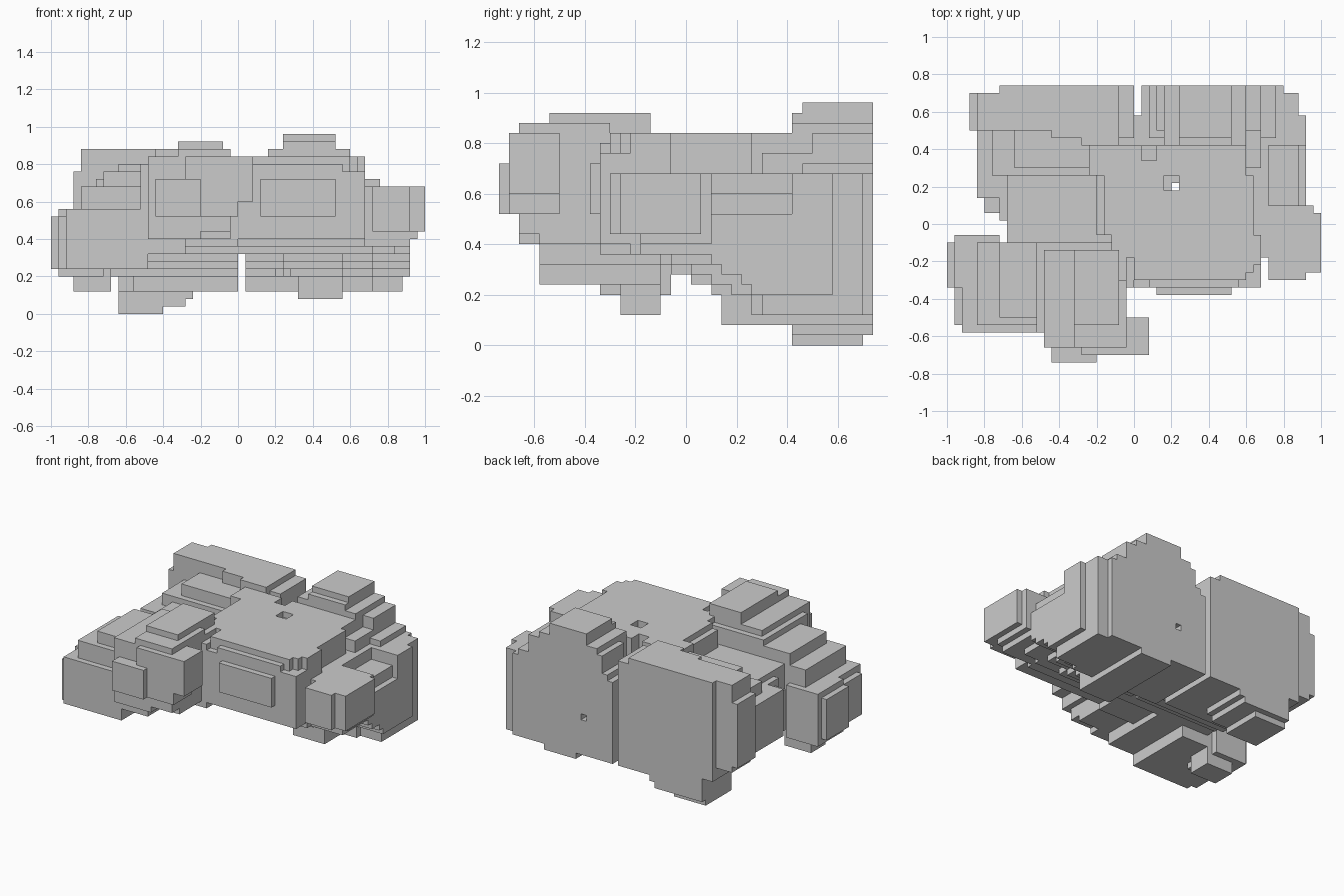
import bpy, bmesh

V = 0.04                      # block size
ORIGIN = (-1.0, -0.74, 0.0)   # grid corner


def cells(box):
    """All grid cells inside a box given as x0, x1, y0, y1, z0, z1."""
    r = []
    for a in range(3):
        lo = round((box[2 * a] - ORIGIN[a]) / V)
        hi = round((box[2 * a + 1] - ORIGIN[a]) / V)
        r.append(range(lo, hi))
    return {(i, j, k) for i in r[0] for j in r[1] for k in r[2]}


parts = {}

# Flat-topped middle rock with its overhanging front
parts["central_rock"] = [
    (-.12, .60, -.18, .42, .40, .84),
    (.00, .60, -.30, .30, .40, .84),
    (.60, .68, -.22, -.06, .40, .84),
    (.60, .64, -.26, .26, .40, .84),
    (-.16, .00, -.06, .42, .40, .84),
    (-.24, .00, .26, .42, .40, .84),
    (-.20, -.16, -.06, .26, .40, .80),
    (-.04, .68, -.34, -.10, .40, .76),
    (.08, .56, -.34, -.30, .48, .80),
    (.12, .52, -.38, -.34, .52, .72),
    (-.04, .68, -.22, -.10, .36, .40),
    (-.64, .72, -.10, .58, .32, .68),
]

# Tall boulder at the front left
parts["front_left_boulder"] = [
    (-.32, -.08, -.54, -.14, .40, .92),
    (-.32, -.04, -.66, -.30, .44, .88),
    (-.48, -.04, -.58, -.14, .40, .84),
    (-.52, -.28, -.58, -.10, .32, .80),
    (-.48, -.20, -.66, -.50, .40, .84),
    (-.44, -.20, -.74, -.58, .52, .72),
    (-.28, .00, -.70, -.50, .52, .84),
    (.00, .08, -.70, -.50, .60, .84),
    (-.72, -.48, -.50, -.10, .24, .76),
    (-.84, -.48, -.54, -.10, .24, .68),
    (-.92, -.48, -.58, -.10, .24, .56),
    (-.96, -.88, -.54, -.06, .24, .52),
    (-.96, -.72, -.34, -.06, .20, .56),
    (-1.0, -.96, -.34, -.10, .24, .52),
    (-.88, -.68, -.26, -.10, .12, .24),
    (-.28, .00, -.34, -.10, .36, .80),
]

# Thick slab at the back left with its lower foot
parts["back_left_slab"] = [
    (-.84, -.12, .50, .70, .28, .88),
    (-.72, -.08, .50, .74, .20, .88),
    (-.44, -.08, .46, .74, .20, .88),
    (-.28, -.08, .42, .74, .20, .88),
    (-.08, .00, .46, .74, .12, .84),
    (-.88, -.72, .50, .70, .32, .76),
    (-.64, .00, .34, .74, .12, .60),
    (-.64, -.24, .42, .74, .08, .30),
    (-.64, -.28, .42, .74, .04, .30),
    (-.64, -.40, .42, .70, .00, .20),
]

# Sloping shelf between slab and front boulder
parts["left_shelf"] = [
    (-.64, -.24, .30, .50, .32, .80),
    (-.76, -.24, .26, .50, .32, .72),
    (-.84, -.60, .14, .50, .32, .64),
    (-.80, -.60, .06, .30, .32, .60),
    (-.72, -.60, .02, .30, .32, .64),
    (-.68, -.12, -.10, .30, .32, .68),
    (-.64, .00, .02, .50, .28, .40),
    (-.64, .00, .10, .50, .24, .40),
    (-.68, .00, .22, .50, .20, .40),
    (-.56, .00, .30, .50, .12, .40),
]

# Stepped peak at the back right
parts["back_right_peak"] = [
    (.24, .52, .46, .74, .12, .96),
    (.24, .52, .42, .74, .12, .92),
    (.16, .60, .42, .74, .12, .88),
    (.12, .68, .50, .74, .12, .84),
    (.56, .68, .30, .50, .20, .76),
    (.08, .76, .46, .74, .12, .72),
    (.04, .80, .58, .74, .12, .68),
    (.04, .88, .42, .70, .12, .68),
    (.60, .88, .10, .50, .36, .60),
    (.72, .92, .42, .58, .20, .68),
]

# Bulge on the right side, its underside rising towards the front
parts["right_bulge"] = [
    (.60, .92, .10, .58, .32, .52),
    (.60, .92, .14, .58, .28, .52),
    (.60, .92, .22, .58, .24, .52),
    (.60, .92, .26, .58, .20, .52),
    (.60, .88, .30, .70, .12, .40),
]

# Stepped underside below the right half, with a lump
parts["right_underside"] = [
    (.04, .72, .02, .58, .28, .40),
    (.04, .72, .10, .58, .24, .40),
    (.04, .72, .18, .58, .20, .40),
    (.04, .72, .26, .58, .12, .40),
    (.24, .56, -.06, .20, .28, .40),
    (.24, .56, .02, .20, .24, .40),
    (.28, .56, .10, .20, .20, .40),
    (.32, .56, .14, .74, .08, .40),
]

# Low boulder at the front right
parts["front_right_boulder"] = [
    (.72, 1.0, -.26, .06, .44, .68),
    (.72, .92, -.30, .06, .44, .68),
    (.64, .96, -.18, .10, .40, .68),
    (.60, .92, -.18, .10, .36, .60),
    (.60, .84, -.06, .30, .32, .60),
]

# Small holes: a shaft through the top and a nick in the back
carved = cells((.20, .24, .18, .22, 0, 1)) | cells((.16, .24, .18, .26, .80, 1))
carved |= cells((.24, .28, .62, .74, .36, .40))
# Cleft between the two back rocks
carved |= cells((.00, .04, .58, .74, 0, 1)) | cells((.04, .12, .34, .46, .72, 1))

solid, owned = set(), {}
for name, boxes in parts.items():
    mine = set().union(*(cells(b) for b in boxes)) - carved - solid
    owned[name] = mine
    solid |= mine

# Each face: neighbour direction and its four corners, wound outwards
FACES = [
    ((1, 0, 0), ((1, 0, 0), (1, 1, 0), (1, 1, 1), (1, 0, 1))),
    ((-1, 0, 0), ((0, 0, 0), (0, 0, 1), (0, 1, 1), (0, 1, 0))),
    ((0, 1, 0), ((0, 1, 0), (0, 1, 1), (1, 1, 1), (1, 1, 0))),
    ((0, -1, 0), ((0, 0, 0), (1, 0, 0), (1, 0, 1), (0, 0, 1))),
    ((0, 0, 1), ((0, 0, 1), (1, 0, 1), (1, 1, 1), (0, 1, 1))),
    ((0, 0, -1), ((0, 0, 0), (0, 1, 0), (1, 1, 0), (1, 0, 0))),
]


def build(name, mine):
    """Skin the exposed sides of a rock's blocks."""
    bm = bmesh.new()
    verts = {}

    def vert(p):
        if p not in verts:
            verts[p] = bm.verts.new([ORIGIN[a] + V * p[a] for a in range(3)])
        return verts[p]

    for c in sorted(mine):
        for d, corners in FACES:
            if tuple(c[a] + d[a] for a in range(3)) not in solid:
                bm.faces.new([vert(tuple(c[a] + q[a] for a in range(3)))
                              for q in corners])
    mesh = bpy.data.meshes.new(name)
    bm.to_mesh(mesh)
    bm.free()
    bpy.context.collection.objects.link(bpy.data.objects.new(name, mesh))


for name, mine in owned.items():
    build(name, mine)
